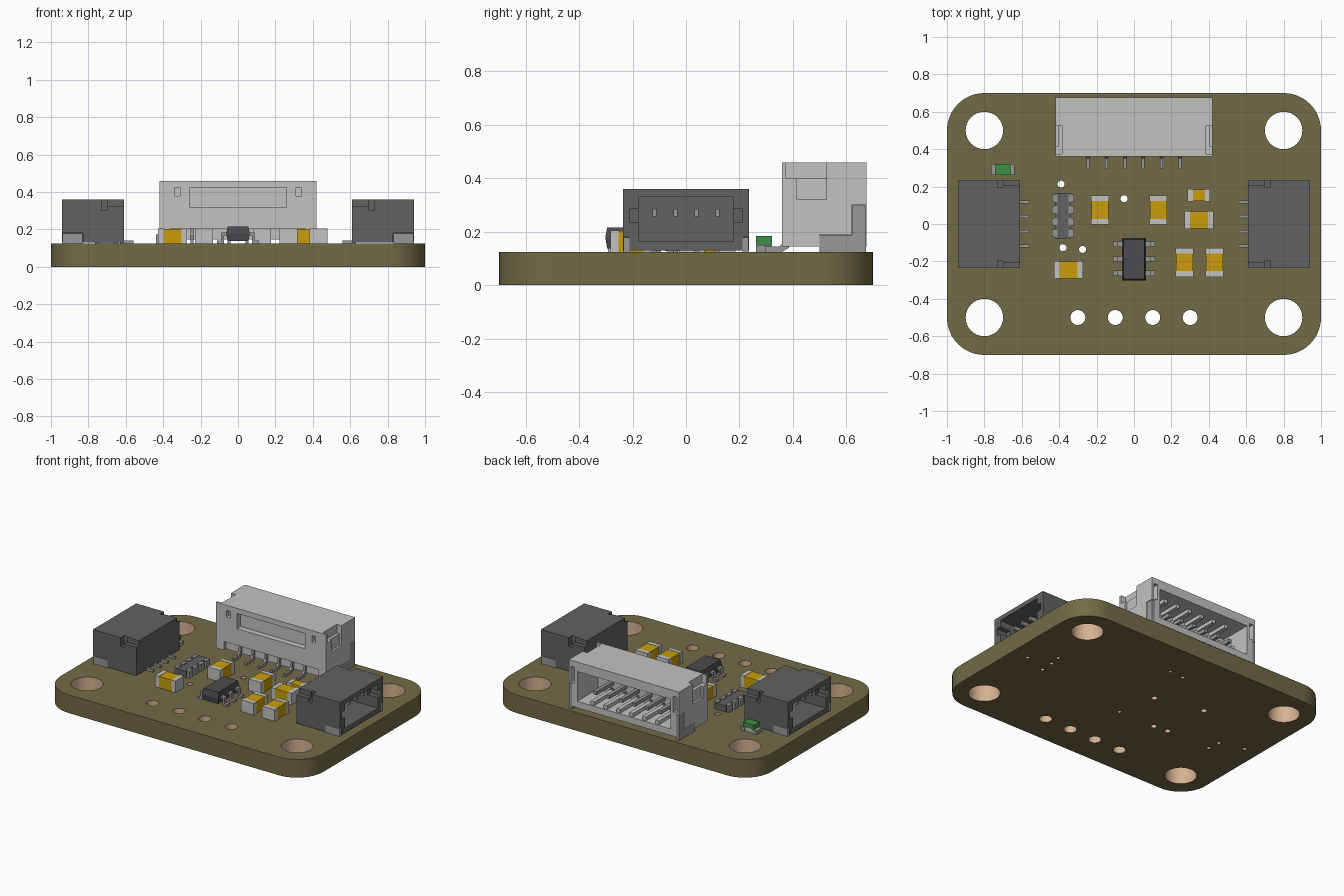
import bpy, bmesh, math

if "Cube" in bpy.data.objects:
    bpy.data.objects.remove(bpy.data.objects["Cube"])

def material(name, r, g, b):
    m = bpy.data.materials.new(name)
    lin = lambda c: ((c / 255 + 0.055) / 1.055) ** 2.4
    m.diffuse_color = (lin(r), lin(g), lin(b), 1)
    m.use_nodes = True
    m.node_tree.nodes["Principled BSDF"].inputs["Base Color"].default_value = m.diffuse_color
    return m

OLIVE = material("olive_board", 114, 107, 71)
COPPER = material("hole_plating", 212, 178, 146)
DARK = material("dark_plastic", 98, 98, 98)
BLACK = material("chip_black", 76, 76, 80)
WHITE = material("pale_plastic", 194, 194, 192)
METAL = material("lead_metal", 152, 152, 154)
YELLOW = material("capacitor_yellow", 202, 158, 12)
GREEN = material("lamp_green", 64, 142, 70)
T = 0.125  # board thickness

def new_object(name, bm, mat):
    me = bpy.data.meshes.new(name)
    bmesh.ops.recalc_face_normals(bm, faces=bm.faces[:])
    bm.to_mesh(me)
    bm.free()
    ob = bpy.data.objects.new(name, me)
    bpy.context.collection.objects.link(ob)
    if mat:
        me.materials.append(mat)
    return ob

def boxes(name, items, mat):
    """One object from boxes given as (x0, x1, y0, y1, z0, z1)."""
    bm = bmesh.new()
    for x0, x1, y0, y1, z0, z1 in items:
        for v in bmesh.ops.create_cube(bm, size=1)["verts"]:
            v.co = ((x0 + x1) / 2 + v.co.x * abs(x1 - x0),
                    (y0 + y1) / 2 + v.co.y * abs(y1 - y0),
                    (z0 + z1) / 2 + v.co.z * abs(z1 - z0))
    return new_object(name, bm, mat)

def extrude_x(name, profile, spans, mat):
    """Extrude a (y, z) profile over each (x0, x1) span."""
    bm = bmesh.new()
    for x0, x1 in spans:
        a = [bm.verts.new((x0, y, z)) for y, z in profile]
        b = [bm.verts.new((x1, y, z)) for y, z in profile]
        n = len(a)
        bm.faces.new(a)
        bm.faces.new(b[::-1])
        for i in range(n):
            bm.faces.new((a[i], b[i], b[(i + 1) % n], a[(i + 1) % n]))
    return new_object(name, bm, mat)

def cut(ob, items):
    bpy.context.view_layer.objects.active = ob
    for it in items:
        c = boxes("cutter", [it], None)
        c.hide_render = True
        m = ob.modifiers.new("cut", 'BOOLEAN')
        m.operation, m.solver, m.object = 'DIFFERENCE', 'EXACT', c
        bpy.ops.object.modifier_apply(modifier=m.name)
        bpy.data.objects.remove(c)

# Board: rounded outline with plated holes
holes = [(sx * 0.8, sy * 0.5, 0.1) for sx in (-1, 1) for sy in (-1, 1)]
holes += [(x, -0.5, 0.04) for x in (-0.3, -0.1, 0.1, 0.3)]
holes += [(x, y, 0.019) for x, y in (
    (-0.39, 0.213), (-0.053, 0.135), (-0.38, -0.127), (-0.275, -0.136))]
holes += [(x, y, 0.012) for x, y in (
    (0.88, 0.015), (0.73, 0.135), (0.717, 0.053), (0.712, -0.04), (0.084, 0.452),
    (-0.022, 0.446), (0.005, -0.135), (-0.72, -0.035), (-0.712, -0.123), (-0.89, 0.012))]

def arc(cx, cy, r, a0, a1, n):
    return [(cx + r * math.cos(a0 + (a1 - a0) * i / n),
             cy + r * math.sin(a0 + (a1 - a0) * i / n)) for i in range(n + 1)]

outline = []
for k, (sx, sy) in enumerate(((1, 1), (-1, 1), (-1, -1), (1, -1))):
    outline += arc(sx * 0.8, sy * 0.5, 0.2, k * math.pi / 2, (k + 1) * math.pi / 2, 12)
loops = [outline] + [arc(x, y, r, 0, 2 * math.pi, 32 if r > 0.03 else 16)[:-1] for x, y, r in holes]
cu = bpy.data.curves.new("board", 'CURVE')
cu.dimensions, cu.fill_mode, cu.extrude = '2D', 'BOTH', T / 2
for pts in loops:
    s = cu.splines.new('POLY')
    s.points.add(len(pts) - 1)
    for p, (x, y) in zip(s.points, pts):
        p.co = (x, y, 0, 1)
    s.use_cyclic_u = True
tmp = bpy.data.objects.new("board_curve", cu)
bpy.context.collection.objects.link(tmp)
bpy.context.view_layer.update()
me = tmp.evaluated_get(bpy.context.evaluated_depsgraph_get()).to_mesh()
bm = bmesh.new()
bm.from_mesh(me)
bpy.data.objects.remove(tmp)
bmesh.ops.remove_doubles(bm, verts=bm.verts[:], dist=1e-5)
bmesh.ops.translate(bm, verts=bm.verts[:], vec=(0, 0, T / 2))
bm.normal_update()
for f in bm.faces:
    c = f.calc_center_median()
    wall = abs(f.normal.z) < 0.5
    f.material_index = int(wall and any(math.hypot(c.x - x, c.y - y) < r * 1.05 for x, y, r in holes))
board = new_object("board", bm, OLIVE)
board.data.materials.append(COPPER)
board.select_set(True)
bpy.context.view_layer.objects.active = board
bpy.ops.object.shade_smooth_by_angle(angle=math.radians(35))

# Two dark side sockets, open outward
for s, side in ((-1, "left"), (1, "right")):
    def sx(b):
        return (min(s * b[0], s * b[1]), max(s * b[0], s * b[1])) + tuple(b[2:])
    body = boxes(side + "_socket", [sx((0.61, 0.94, -0.235, 0.235, 0.13, 0.36))], DARK)
    cuts = [(0.66, 0.96, -0.178, 0.178, 0.163, 0.33)]
    for a in (-1, 1):
        cuts += [(0.60, 0.70, a * 0.205, a * 0.25, 0.325, 0.38),
                 (0.70, 0.73, a * 0.195, a * 0.25, 0.30, 0.38),
                 (0.86, 0.96, a * 0.17, a * 0.212, 0.235, 0.285),
                 (0.83, 0.96, a * 0.212, a * 0.25, 0.12, 0.18)]
    cut(body, [sx(c) for c in cuts])
    ys = (-0.118, -0.039, 0.039, 0.118)
    boxes(side + "_socket_tabs", [sx((0.832, 0.938, a * 0.212, a * 0.234, T, 0.178)) for a in (-1, 1)], METAL)
    boxes(side + "_socket_pins",
          [sx((0.655, 0.88, y - 0.008, y + 0.008, 0.258, 0.285)) for y in ys]
          + [sx((0.56, 0.63, y - 0.008, y + 0.008, T, 0.142)) for y in ys], METAL)

# Pale rear header, open toward the back
header = boxes("header", [(-0.42, 0.42, 0.36, 0.675, 0.145, 0.46)], WHITE)
cuts = [(-0.26, 0.26, 0.34, 0.40, 0.32, 0.425),
        (-0.355, 0.355, 0.45, 0.70, 0.19, 0.395),
        (-0.36, 0.36, 0.34, 0.385, 0.12, 0.205)]
for a in (-1, 1):
    cuts += [(a * 0.385, a * 0.44, 0.375, 0.525, 0.40, 0.48),
             (a * 0.405, a * 0.44, 0.415, 0.525, 0.32, 0.42),
             (a * 0.31, a * 0.34, 0.34, 0.39, 0.38, 0.425),
             (a * 0.375, a * 0.405, 0.60, 0.70, 0.31, 0.42),
             (a * 0.395, a * 0.44, 0.50, 0.70, 0.12, 0.19),
             (a * 0.395, a * 0.44, 0.62, 0.70, 0.18, 0.30)]
cut(header, cuts)
px = [(i - 2.5) * 0.0984 for i in range(6)]
boxes("header_contacts", [(x - 0.012, x + 0.012, 0.44, 0.64, 0.25, 0.275) for x in px], METAL)
boxes("header_ribs", [(x - 0.014, x + 0.014, 0.44, 0.665, 0.188, 0.215) for x in px]
      + [(x - 0.014, x + 0.014, 0.44, 0.60, 0.37, 0.397) for x in px], WHITE)
boxes("header_tabs", [(a * 0.396, a * 0.418, 0.50, 0.674, T, 0.188) for a in (-1, 1)]
      + [(a * 0.396, a * 0.418, 0.622, 0.674, 0.18, 0.298) for a in (-1, 1)], METAL)
extrude_x("header_leads",
          [(0.295, T), (0.36, T), (0.385, 0.14), (0.392, 0.165), (0.392, 0.21), (0.46, 0.21),
           (0.46, 0.228), (0.385, 0.228), (0.372, 0.215), (0.37, 0.165), (0.35, 0.145), (0.295, 0.145)],
          [(x - 0.008, x + 0.008) for x in px], METAL)

# Capacitors: yellow block with two pale end caps
def capacitor(i, cx, cy, upright, length=0.155, width=0.095, height=0.08, end=0.03):
    def turn(a0, a1, b0, b1, z1):
        if upright:
            return (cx + b0, cx + b1, cy + a0, cy + a1, T, T + z1)
        return (cx + a0, cx + a1, cy + b0, cy + b1, T, T + z1)
    h, w = length / 2, width / 2
    boxes(f"capacitor_{i}", [turn(-h + end, h - end, -w + 0.002, w - 0.002, height - 0.002)], YELLOW)
    boxes(f"capacitor_ends_{i}", [turn(-h, -h + end, -w, w, height),
                                  turn(h - end, h, -w, w, height)], WHITE)

for i, (x, y, up) in enumerate(((-0.182, 0.075, True), (0.13, 0.075, True), (0.27, -0.205, True),
                                (0.43, -0.205, True), (-0.35, -0.245, False), (0.347, 0.022, False))):
    capacitor(i + 1, x, y, up)
capacitor(7, 0.347, 0.153, False, 0.12, 0.066, 0.065, 0.028)

# Resistor array with four terminals a side
boxes("resistor_array", [(-0.422, -0.338, -0.078, 0.165, T + 0.003, 0.17)], DARK)
boxes("resistor_terminals",
      [(-0.38 + a * 0.03, -0.38 + a * 0.058, y - 0.02, y + 0.02, T, 0.174)
       for a in (-1, 1) for y in (-0.05, 0.013, 0.075, 0.137)], METAL)

# Indicator lamp
boxes("lamp_ends", [(-0.764, -0.732, 0.262, 0.322, T, 0.15), (-0.672, -0.64, 0.262, 0.322, T, 0.15)], METAL)
boxes("lamp_base", [(-0.735, -0.669, 0.266, 0.318, T, 0.155)], WHITE)
boxes("lamp_lens", [(-0.744, -0.66, 0.262, 0.322, 0.153, 0.185)], GREEN)

# Six-legged chip with drafted sides
chip = boxes("chip", [(-0.063, 0.063, -0.302, -0.075, 0.138, 0.178),
                      (-0.063, 0.063, -0.302, -0.075, 0.178, 0.216)], BLACK)
for v in chip.data.vertices:
    if abs(v.co.z - 0.178) > 0.01:
        v.co.x *= 0.88
        v.co.y = -0.1885 + (v.co.y + 0.1885) * 0.94
legs = []
for a in (-1, 1):
    for y in (-0.263, -0.187, -0.108):
        y0, y1 = y - 0.014, y + 0.014
        legs += [(a * 0.055, a * 0.088, y0, y1, 0.168, 0.183),
                 (a * 0.076, a * 0.09, y0, y1, T, 0.182),
                 (a * 0.08, a * 0.112, y0, y1, T, 0.14)]
boxes("chip_legs", legs, METAL)
